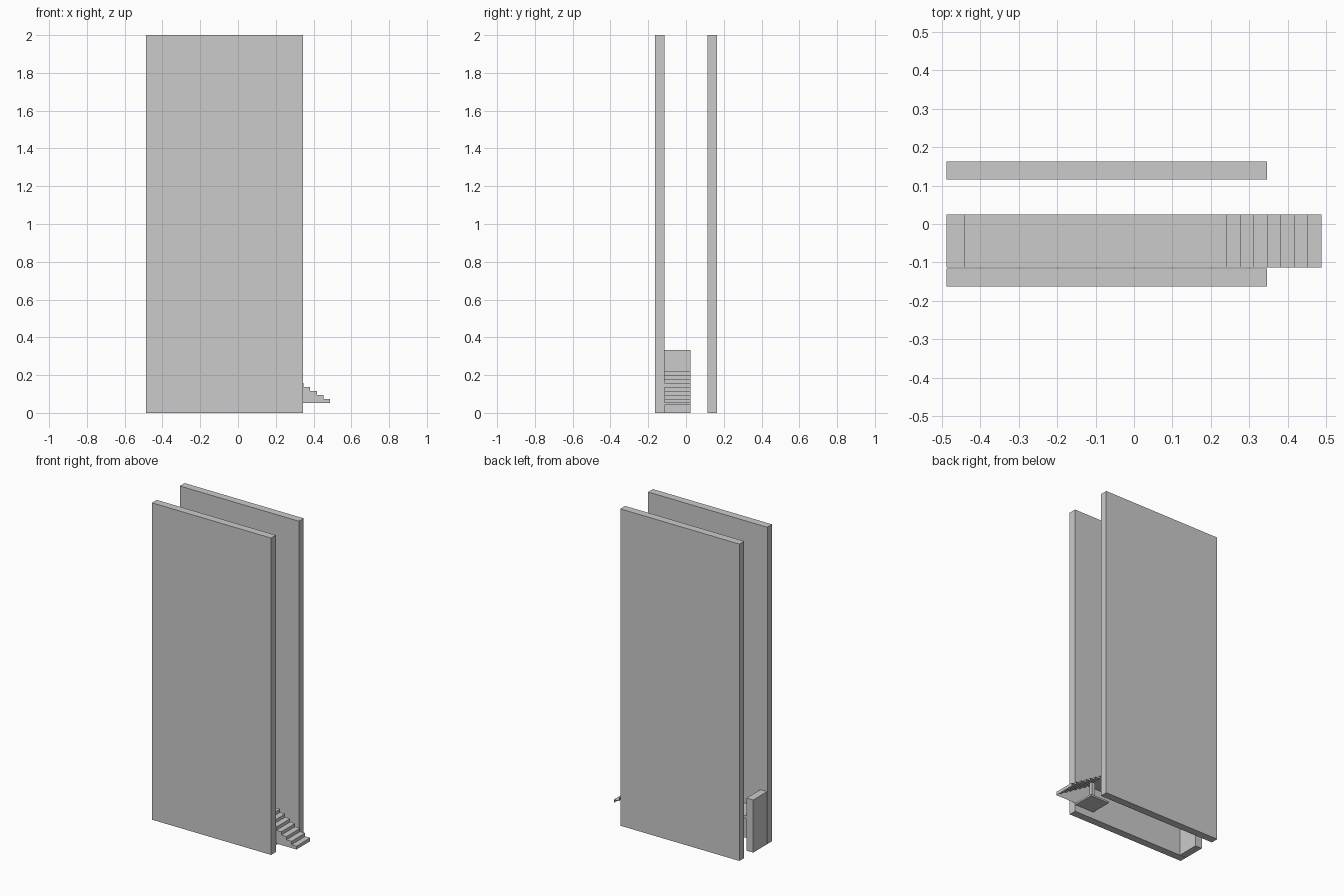
import bpy, bmesh

if "Cube" in bpy.data.objects:
    bpy.data.objects.remove(bpy.data.objects["Cube"])

Y0, Y1 = -0.113, 0.025   # width of the stair and walkway


def box(name, x0, x1, y0, y1, z0, z1):
    bm = bmesh.new()
    bmesh.ops.create_cube(bm, size=1)
    for v in bm.verts:
        v.co = ((x0 + x1) / 2 + v.co.x * (x1 - x0),
                (y0 + y1) / 2 + v.co.y * (y1 - y0),
                (z0 + z1) / 2 + v.co.z * (z1 - z0))
    return finish(name, bm)


def finish(name, bm):
    mesh = bpy.data.meshes.new(name)
    bm.to_mesh(mesh)
    bm.free()
    obj = bpy.data.objects.new(name, mesh)
    bpy.context.collection.objects.link(obj)
    return obj


# two tall side walls
box("front_wall", -0.487, 0.345, -0.163, -0.115, 0, 2)
box("back_wall", -0.487, 0.345, 0.115, 0.163, 0, 2)

# low end wall and raised walkway between the walls
box("end_wall", -0.487, -0.44, Y0, Y1, 0, 0.332)
box("walkway", -0.44, 0.242, Y0, Y1, 0.2, 0.219)

# pedestal under the stair
box("pedestal_foot", 0.21, 0.343, Y0, Y1, 0.042, 0.053)
box("pedestal_post", 0.265, 0.287, -0.055, -0.033, 0.053, 0.179)

# stair: folded treads and risers, open underneath, closed on the front side
STEPS, RUN, RISE, BASE = 7, 0.035, 0.021, 0.053
profile = [(0.487, BASE)]
for i in range(STEPS):
    z = BASE + (i + 1) * RISE
    profile += [(0.487 - i * RUN, z), (0.487 - (i + 1) * RUN, z)]
profile.append((0.242, 0.219))

bm = bmesh.new()
front = [bm.verts.new((x, Y0, z)) for x, z in profile]
back = [bm.verts.new((x, Y1, z)) for x, z in profile]
for i in range(len(profile) - 1):
    bm.faces.new((front[i], back[i], back[i + 1], front[i + 1]))
corner = bm.verts.new((0.242, Y0, BASE))
bm.faces.new(front + [corner])
bmesh.ops.recalc_face_normals(bm, faces=bm.faces)
finish("stair", bm)
